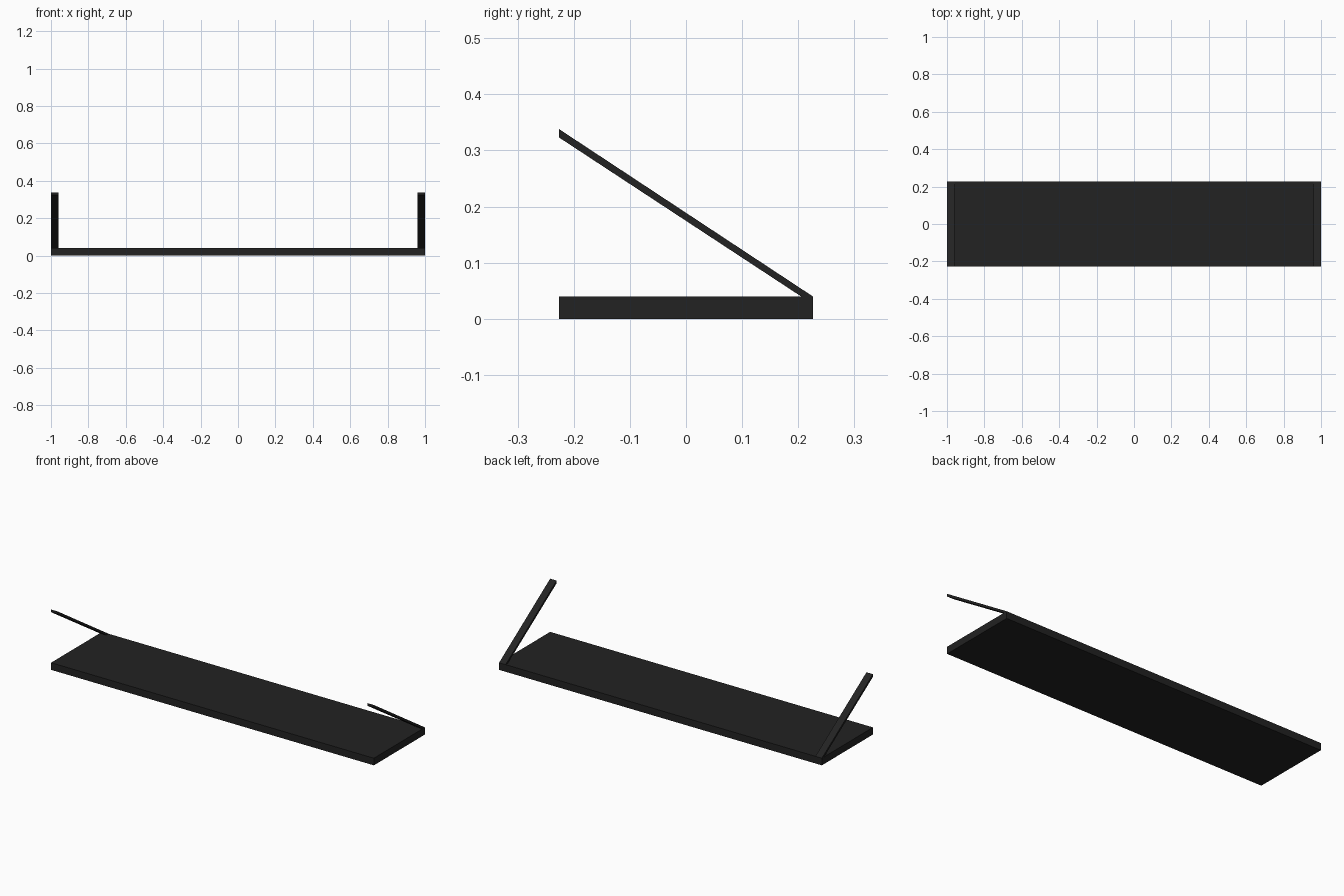
import bpy, bmesh

if "Cube" in bpy.data.objects:
    bpy.data.objects.remove(bpy.data.objects["Cube"])

black = bpy.data.materials.new("matte_black")
black.diffuse_color = (0.016, 0.016, 0.016, 1)
black.use_nodes = True
black.node_tree.nodes["Principled BSDF"].inputs["Base Color"].default_value = black.diffuse_color


def extrude_profile(name, profile, x0, x1):
    """Extrude a (y, z) outline from x0 to x1."""
    bm = bmesh.new()
    face = bm.faces.new([bm.verts.new((x0, y, z)) for y, z in profile])
    out = bmesh.ops.extrude_face_region(bm, geom=[face])
    verts = [g for g in out["geom"] if isinstance(g, bmesh.types.BMVert)]
    bmesh.ops.translate(bm, verts=verts, vec=(x1 - x0, 0, 0))
    bmesh.ops.recalc_face_normals(bm, faces=bm.faces)
    mesh = bpy.data.meshes.new(name)
    bm.to_mesh(mesh)
    bm.free()
    mesh.materials.append(black)
    obj = bpy.data.objects.new(name, mesh)
    bpy.context.collection.objects.link(obj)
    return obj


D = 0.226  # half depth

# Shelf board
extrude_profile("shelf_board", [(-D, 0), (D, 0), (D, 0.04), (-D, 0.04)], -1, 1)

# Slanted end braces, rising from the back edge to the front
brace = [(D, 0.04), (0.205, 0.04), (-D, 0.323), (-D, 0.338)]
extrude_profile("left_brace", brace, -1, -0.96)
extrude_profile("right_brace", brace, 0.96, 1)
